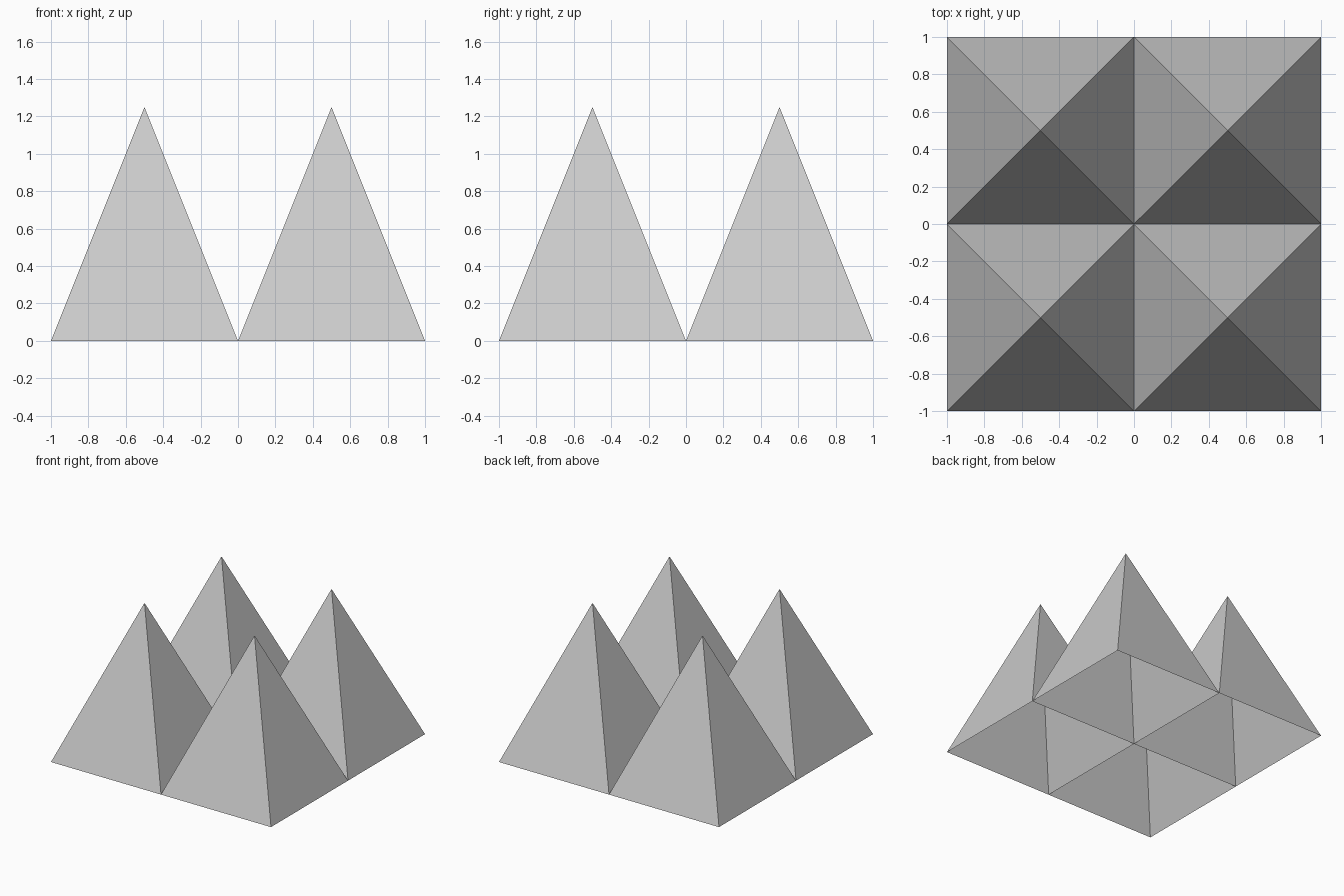
import bpy
from math import pi, sqrt

if "Cube" in bpy.data.objects:
    bpy.data.objects.remove(bpy.data.objects["Cube"])

SIDE, HEIGHT = 1.0, 1.25


def pyramid(name, x, y):
    # four-sided cone without a base, turned so its sides follow the axes
    bpy.ops.mesh.primitive_cone_add(
        vertices=4, radius1=SIDE / sqrt(2), radius2=0, depth=HEIGHT,
        end_fill_type='NOTHING', location=(x, y, HEIGHT / 2),
        rotation=(0, 0, pi / 4))
    obj = bpy.context.object
    obj.name = name
    bpy.ops.object.transform_apply(location=False, rotation=True, scale=False)


# two by two grid of open-bottomed pyramids
for row, y in (("front", -SIDE / 2), ("back", SIDE / 2)):
    for col, x in (("left", -SIDE / 2), ("right", SIDE / 2)):
        pyramid(f"pyramid_{row}_{col}", x, y)
